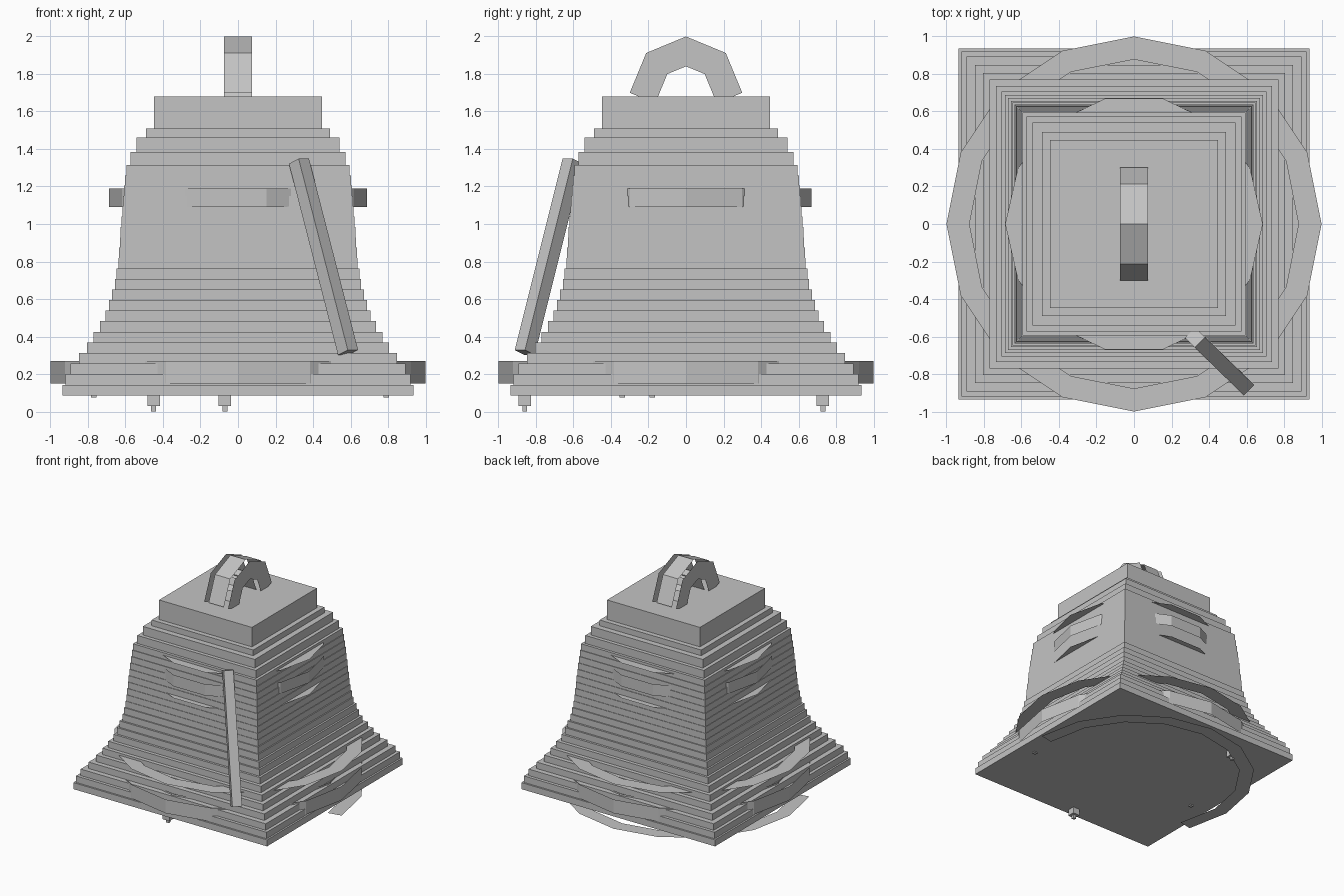
import bpy, bmesh, math
from mathutils import Vector, Matrix

cube = bpy.data.objects.get("Cube")
if cube:
    bpy.data.objects.remove(cube)

grey = bpy.data.materials.new("plain_grey")
grey.use_nodes = True
grey.diffuse_color = (0.55, 0.55, 0.55, 1)
grey.node_tree.nodes["Principled BSDF"].inputs["Base Color"].default_value = (0.55, 0.55, 0.55, 1)


def finish(bm, name):
    mesh = bpy.data.meshes.new(name)
    bm.to_mesh(mesh)
    bm.free()
    mesh.materials.append(grey)
    obj = bpy.data.objects.new(name, mesh)
    bpy.context.collection.objects.link(obj)
    return obj


def add_box(bm, center, size, rotation=Matrix.Identity(4)):
    mat = Matrix.Translation(center) @ rotation @ Matrix.Diagonal((*size, 1))
    bmesh.ops.create_cube(bm, size=1, matrix=mat)


def segment_ring(name, sides, radius, section, place, count, low_count):
    """Band of flat segments, with loose plates standing off both open edges."""
    bm = bmesh.new()
    step = 2 * math.pi / sides
    half = radius * math.sin(step / 2)
    apothem = radius * math.cos(step / 2)

    def quad(points):
        bm.faces.new([bm.verts.new(place(*p)) for p in points])

    for i in range(count):
        a = step * (i + 0.5)
        out = Vector((math.cos(a), math.sin(a)))
        along = Vector((-out.y, out.x)) * half

        # outer and inner walls of the band
        for r, s in ((apothem, 1), (apothem - section, -1)):
            p, q = out * r - along * s, out * r + along * s
            h = section / 2
            quad([(*p, -h), (*q, -h), (*q, h), (*p, h)])

        # stand-off plates, offset by half the segment length
        o, n = out * apothem, out * (apothem - section)
        quad([(*(n - along), half), (*(o - along), half), (*(o + along), half), (*(n + along), half)])
        if i < low_count:
            quad([(*(n + along), -half), (*(o + along), -half), (*(o - along), -half), (*(n - along), -half)])
    return finish(bm, name)


# Bell body: square slabs as (bottom height, half width), from the top down
slabs = [(1.51, .448), (1.46, .49), (1.385, .54), (1.315, .572)]
middle = 10
for k in range(middle):
    t = (k + 1) / middle
    slabs.append((1.315 - .551 * t, .588 + .05 * t ** 0.8))
flare = [.647, .657, .673, .688, .707, .737, .77, .806, .848, .893, .92, .935]
for k, w in enumerate(flare):
    slabs.append((.764 - .0565 * (k + 1), w))
bm = bmesh.new()
top = 1.68
for bottom, w in slabs:
    add_box(bm, (0, 0, (top + bottom) / 2), (2 * w, 2 * w, top - bottom))
    top = bottom
finish(bm, "bell_body")
base = top

# Bands round the body and the hanging loop
segment_ring("lower_band", 16, 1.0, .12, lambda u, v, w: (u, v, .21 + w), 16, 9)
segment_ring("upper_band", 14, .687, .10, lambda u, v, w: (u, v, 1.14 + w), 14, 14)
segment_ring("hanging_loop", 8, .30, .147, lambda u, v, w: (w, u, 1.70 + v), 4, 4)

# Bar leaning against the front
head, foot = Vector((.325, -.605, 1.335)), Vector((.587, -.86, .315))
axis = (head - foot).normalized()
side = Vector((1, 1, 0))
side = (side - axis * side.dot(axis)).normalized()
turn = Matrix((side, axis.cross(side), axis)).transposed().to_4x4()
bm = bmesh.new()
add_box(bm, (head + foot) / 2, (.078, .078, (head - foot).length), turn)
finish(bm, "leaning_bar")

# Small pegs under the base
for name, x, y in (("left_peg", -.07, -.86), ("right_peg", -.45, .73)):
    bm = bmesh.new()
    add_box(bm, (x, y, .059), (.066, .066, .058))
    add_box(bm, (x, y, .015), (.026, .026, .03))
    finish(bm, name)
bm = bmesh.new()
for x, y in ((.79, -.34), (-.77, -.18)):
    add_box(bm, (x, y, base - .004), (.03, .03, .012))
finish(bm, "base_studs")
